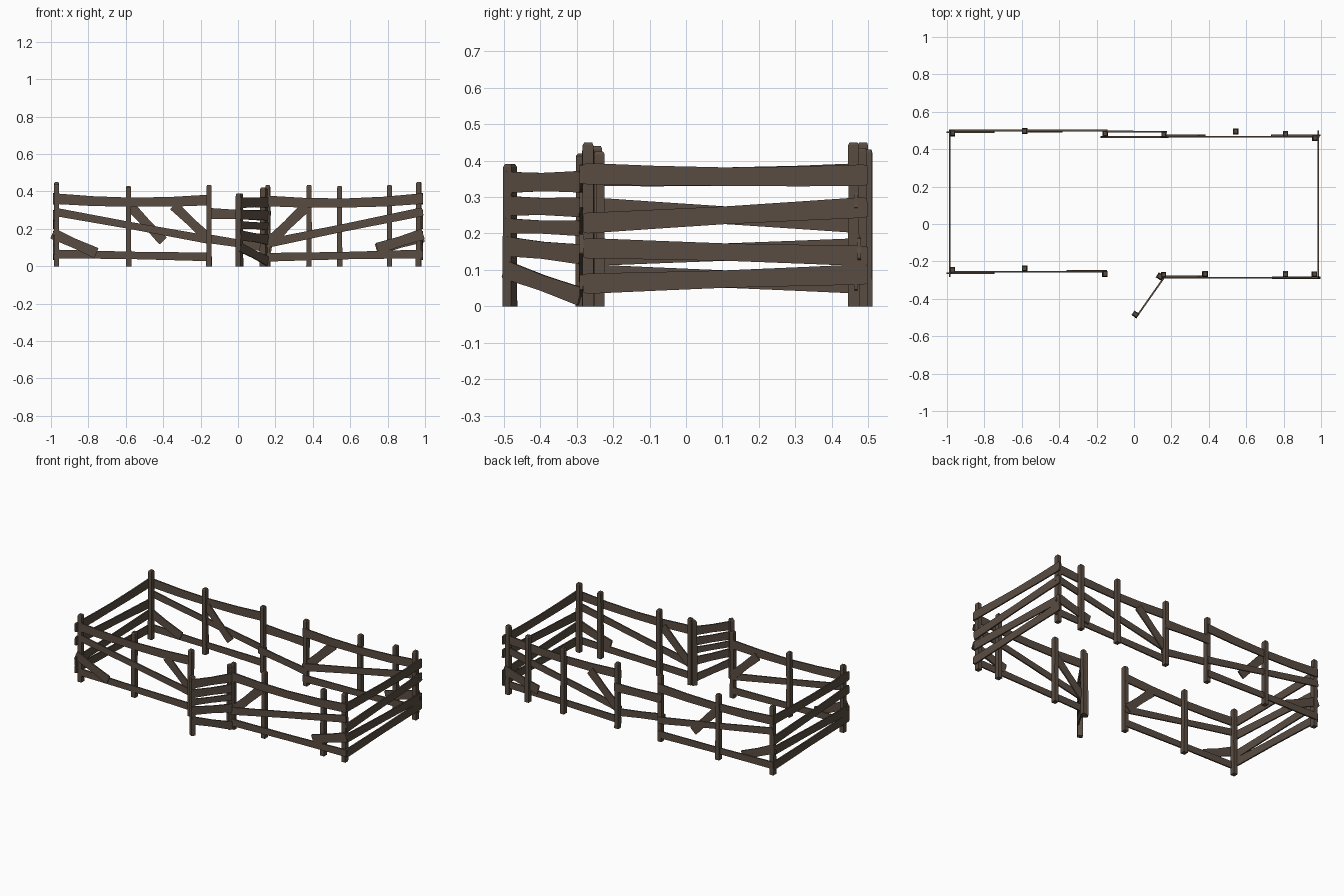
import bpy, bmesh, math, random
from mathutils import Vector

if "Cube" in bpy.data.objects:
    bpy.data.objects.remove(bpy.data.objects["Cube"])

random.seed(4)
wood = bpy.data.materials.new("dark_brown_wood")
wood.diffuse_color = (0.100, 0.073, 0.054, 1)
wood.use_nodes = True
wood.node_tree.nodes["Principled BSDF"].inputs["Base Color"].default_value = wood.diffuse_color


def finish(name, bm):
    bmesh.ops.recalc_face_normals(bm, faces=bm.faces)
    me = bpy.data.meshes.new(name)
    bm.to_mesh(me)
    bm.free()
    me.materials.append(wood)
    ob = bpy.data.objects.new(name, me)
    bpy.context.collection.objects.link(ob)


def loft(name, rings):
    """Join a row of four-sided sections into a closed bar."""
    bm = bmesh.new()
    vs = [[bm.verts.new(p) for p in r] for r in rings]
    for a, b in zip(vs, vs[1:]):
        for i in range(4):
            j = (i + 1) % 4
            bm.faces.new((a[i], a[j], b[j], b[i]))
    bm.faces.new(vs[0][::-1])
    bm.faces.new(vs[-1])
    finish(name, bm)


def post(name, x, y, h, w=0.027, d=0.030, turn=0.0):
    """Rough square post with a chamfered top."""
    rings = []
    for z, s in ((0, 1.05), (h * 0.5, 1), (h - 0.008, 0.98), (h, 0.72)):
        c, n = math.cos(turn), math.sin(turn)
        jx, jy = (random.uniform(-0.001, 0.001) for _ in range(2))
        ring = []
        for sx, sy in ((-1, -1), (1, -1), (1, 1), (-1, 1)):
            px, py = sx * w * s / 2, sy * d * s / 2
            ring.append((x + jx + px * c - py * n, y + jy + px * n + py * c, z))
        rings.append(ring)
    loft(name, rings)


def board(name, p, q, h=0.052, t=0.009, sag=0.0):
    """Thin plank on edge from p to q, with a slightly narrower, sagging middle."""
    p, q = Vector(p), Vector(q)
    flat = Vector((q.x - p.x, q.y - p.y, 0)).normalized()
    side = Vector((-flat.y, flat.x, 0))
    up = side.cross((q - p).normalized())
    if up.z < 0:
        up.negate()
    rings = []
    for f, s in ((0, 0.92), (0.015, 1.05), (0.25, 0.97), (0.5, 0.9), (0.75, 0.97), (0.985, 1.05), (1, 0.92)):
        c = p.lerp(q, f) - Vector((0, 0, sag * 4 * f * (1 - f)))
        u, v = up * h * s / 2, side * t / 2
        rings.append([c - u - v, c - u + v, c + u + v, c + u - v])
    loft(name, rings)


# Posts along the back and the front
for x, y, h in ((-0.97, 0.485, 0.45), (-0.585, 0.497, 0.43), (-0.155, 0.482, 0.435),
                (0.16, 0.480, 0.43), (0.543, 0.495, 0.43), (0.81, 0.482, 0.435), (0.968, 0.460, 0.45)):
    post("back_post", x, y, h)
for x, y, h in ((-0.97, -0.245, 0.44), (-0.585, -0.238, 0.425), (-0.155, -0.267, 0.435),
                (0.38, -0.268, 0.435), (0.81, -0.268, 0.435), (0.965, -0.268, 0.45)):
    post("front_post", x, y, h)

# Long rails: the left half panel and right half panel, front and back
for side, yl, yr in (("front", -0.255, -0.287), ("back", 0.500, 0.466)):
    board(side + "_left_top_rail", (-0.985, yl, 0.362), (-0.145, yl, 0.355), 0.054, sag=0.016)
    board(side + "_left_middle_rail", (-0.985, yl, 0.292), (-0.145, yl, 0.140), 0.042)
    board(side + "_left_bottom_rail", (-0.985, yl, 0.066), (-0.145, yl, 0.050), 0.044)
    board(side + "_right_top_rail", (0.145, yr, 0.350), (0.988, yr, 0.362), 0.054, sag=0.018)
    board(side + "_right_middle_rail", (0.145, yr, 0.120), (0.988, yr, 0.292), 0.045)
    board(side + "_right_bottom_rail", (0.145, yr, 0.048), (0.988, yr, 0.066), 0.044)
    # Corner braces near the ground
    board(side + "_left_low_brace", (-0.992, yl - 0.009, 0.175), (-0.757, yl - 0.009, 0.070), 0.056)
    board(side + "_right_low_brace", (0.990, yr + 0.009, 0.160), (0.740, yr + 0.009, 0.090), 0.060) if side == "back" \
        else board(side + "_right_low_brace", (0.990, yr, 0.172), (0.745, yr, 0.095), 0.058, t=0.012)
    # Short slanted brace right of the opening
    board(side + "_right_brace", (0.165, yr + 0.007, 0.125), (0.365, yr + 0.007, 0.320), 0.056)

# Slanted braces on the left half
board("front_left_brace", (-0.345, -0.250, 0.325), (-0.160, -0.250, 0.150), 0.052)
board("back_left_brace", (-0.575, 0.494, 0.320), (-0.400, 0.494, 0.135), 0.052)

# Boards bridging the back gap
board("back_gap_upper_rail", (-0.160, 0.495, 0.283), (0.175, 0.493, 0.270), 0.055)
board("back_gap_lower_rail", (-0.175, 0.465, 0.150), (0.180, 0.465, 0.095), 0.046)

# End walls, the left one being the right one turned round
for name, x, s in (("right", 0.985, 1), ("left", -0.985, -1)):
    for za, zb, h, sag in ((0.364, 0.360, 0.056, 0.006), (0.228, 0.272, 0.054, 0),
                           (0.160, 0.138, 0.053, 0), (0.062, 0.088, 0.053, 0)):
        a, b = (za, zb) if s > 0 else (zb, za)
        board(name + "_end_rail", (x, -0.282, a), (x, 0.498, b), h, sag=sag)

# Open gate with its hinge posts
turn = math.atan2(0.22, 0.14)
post("gate_hinge_post", 0.140, -0.280, 0.42, 0.030, 0.034, turn)
post("gate_fixed_post", 0.158, -0.272, 0.435, 0.026, 0.026)
post("gate_end_post", 0.008, -0.483, 0.39, turn=turn)
for za, zb, h in ((0.340, 0.342, 0.056), (0.276, 0.272, 0.052), (0.221, 0.214, 0.040), (0.165, 0.143, 0.052)):
    board("gate_rail", (0.012, -0.498, za), (0.158, -0.290, zb), h)
board("gate_brace", (0.012, -0.498, 0.102), (0.158, -0.290, 0.027), 0.048)
